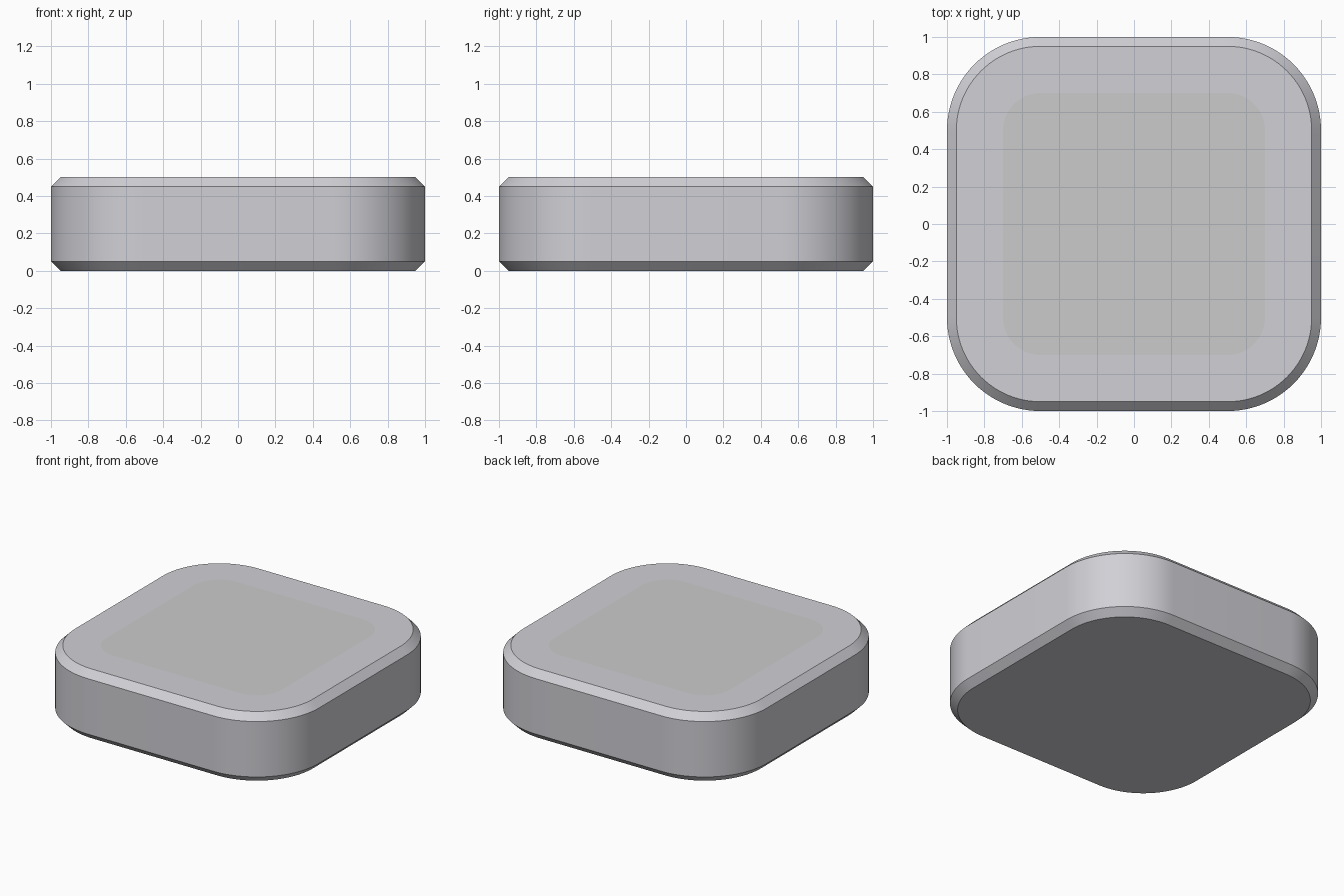
import bpy, bmesh
from math import sin, cos, pi, radians

if "Cube" in bpy.data.objects:
    bpy.data.objects.remove(bpy.data.objects["Cube"])

STEPS = 24      # segments per rounded corner
CORE = 0.5      # corner arc centres at (+-CORE, +-CORE)


def material(name, rgb):
    m = bpy.data.materials.new(name)
    m.diffuse_color = (*rgb, 1)
    m.use_nodes = True
    m.node_tree.nodes["Principled BSDF"].inputs["Base Color"].default_value = m.diffuse_color
    return m


def rounded_ring(bm, r, z):
    ring = []
    for q, (sx, sy) in enumerate([(1, 1), (-1, 1), (-1, -1), (1, -1)]):
        for i in range(STEPS + 1):
            a = (q + i / STEPS) * pi / 2
            ring.append(bm.verts.new((sx * CORE + r * cos(a), sy * CORE + r * sin(a), z)))
    return ring


# Rounded square body with chamfered rims, flush panel on top
bm = bmesh.new()
profile = [(0.45, 0), (0.5, 0.05), (0.5, 0.45), (0.45, 0.5), (0.2, 0.5)]
rings = [rounded_ring(bm, r, z) for r, z in profile]
n = len(rings[0])
for low, high in zip(rings, rings[1:]):
    for i in range(n):
        j = (i + 1) % n
        bm.faces.new((low[i], low[j], high[j], high[i]))
bm.faces.new(rings[0][::-1])
panel = bm.faces.new(rings[-1])
panel.material_index = 1

mesh = bpy.data.meshes.new("rounded_tile")
bm.to_mesh(mesh)
bm.free()
tile = bpy.data.objects.new("rounded_tile", mesh)
bpy.context.collection.objects.link(tile)
mesh.materials.append(material("body_grey", (0.63, 0.63, 0.67)))
mesh.materials.append(material("panel_grey", (0.8, 0.8, 0.8)))

# Smooth corners, crisp chamfer edges
bpy.context.view_layer.objects.active = tile
tile.select_set(True)
bpy.ops.object.shade_smooth_by_angle(angle=radians(30))
